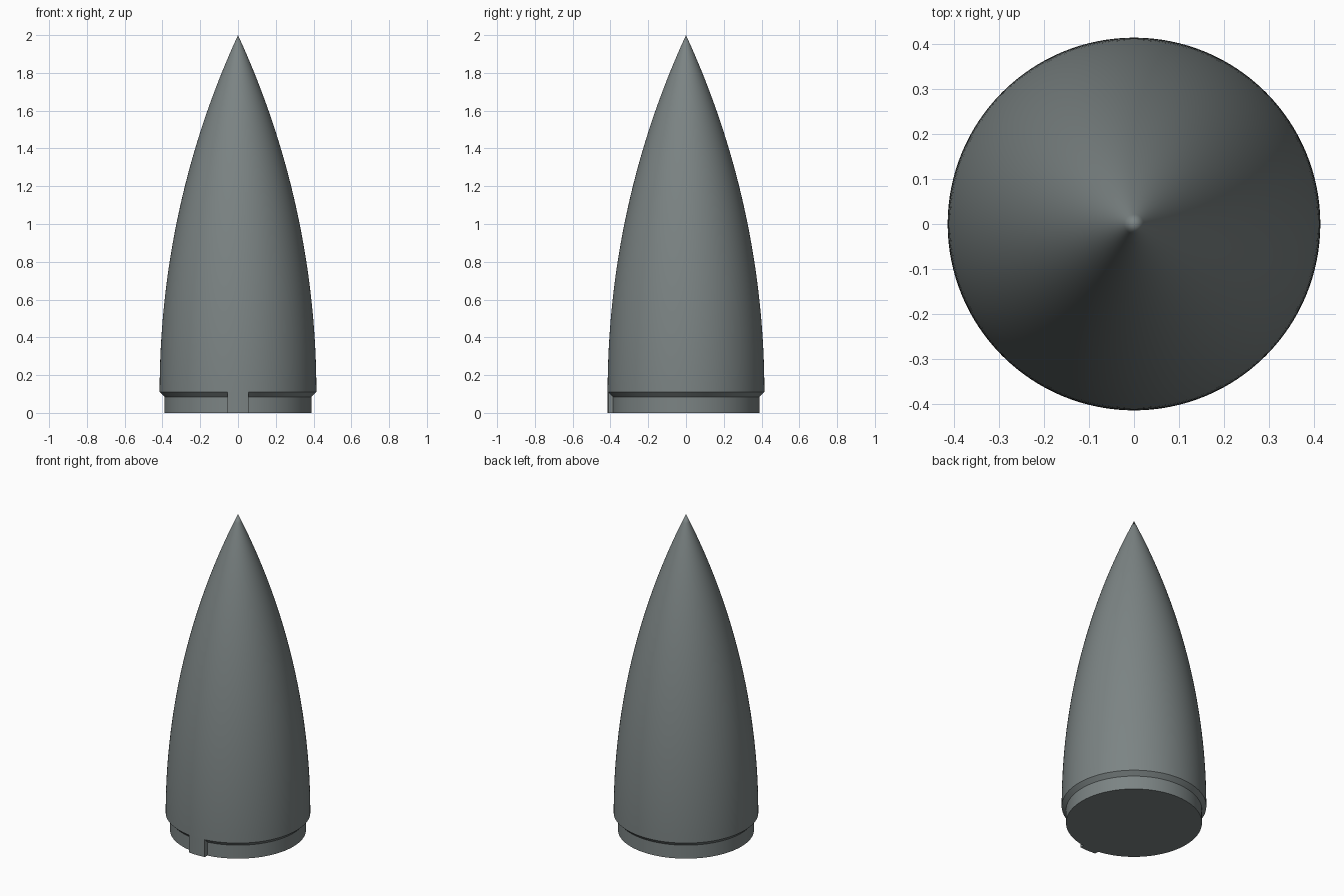
import bpy, bmesh, math

cube = bpy.data.objects.get("Cube")
if cube:
    bpy.data.objects.remove(cube, do_unlink=True)

# Single grey steel finish
steel = bpy.data.materials.new("grey_steel")
colour = (0.20, 0.23, 0.23, 1)
steel.diffuse_color = colour
steel.use_nodes = True
steel.node_tree.nodes["Principled BSDF"].inputs["Base Color"].default_value = colour

SEGMENTS = 128
BODY_R, COLLAR_R = 0.415, 0.39
SHOULDER_Z, COLLAR_Z, TIP_Z = 0.11, 0.085, 2.0
KEY_HALF = 0.055


def add_object(name, bm):
    bmesh.ops.recalc_face_normals(bm, faces=bm.faces)
    mesh = bpy.data.meshes.new(name)
    bm.to_mesh(mesh)
    bm.free()
    mesh.materials.append(steel)
    obj = bpy.data.objects.new(name, mesh)
    bpy.context.collection.objects.link(obj)
    bpy.ops.object.select_all(action="DESELECT")
    obj.select_set(True)
    bpy.context.view_layer.objects.active = obj
    bpy.ops.object.shade_smooth_by_angle(angle=math.radians(25))
    return obj


# Pointed body: circular-arc profile above a chamfered collar, spun about z
length = TIP_Z - SHOULDER_Z
arc_r = (BODY_R ** 2 + length ** 2) / (2 * BODY_R)
profile = [(0, 0), (COLLAR_R, 0), (COLLAR_R, COLLAR_Z)]
STEPS = 40
for i in range(STEPS):
    h = length * i / STEPS
    profile.append((math.sqrt(arc_r ** 2 - h ** 2) - arc_r + BODY_R, SHOULDER_Z + h))
profile.append((0, TIP_Z))

bm = bmesh.new()
verts = [bm.verts.new((0, -r, z)) for r, z in profile]
edges = [bm.edges.new(pair) for pair in zip(verts, verts[1:])]
bmesh.ops.spin(bm, geom=verts + edges, axis=(0, 0, 1), cent=(0, 0, 0),
               angle=math.tau, steps=SEGMENTS)
bmesh.ops.remove_doubles(bm, verts=bm.verts, dist=0.00001)
add_object("nose_body", bm)

# Locating key on the front of the collar: curved outer face, parallel sides
bm = bmesh.new()
outline = []
for i in range(9):
    x = KEY_HALF * (i / 4 - 1)
    outline.append((x, -math.sqrt(BODY_R ** 2 - x ** 2)))
outline += [(KEY_HALF, -0.36), (-KEY_HALF, -0.36)]
face = bm.faces.new([bm.verts.new((x, y, 0)) for x, y in outline])
top = bmesh.ops.extrude_face_region(bm, geom=[face])
bmesh.ops.translate(bm, vec=(0, 0, SHOULDER_Z),
                    verts=[v for v in top["geom"] if isinstance(v, bmesh.types.BMVert)])
add_object("front_key", bm)
